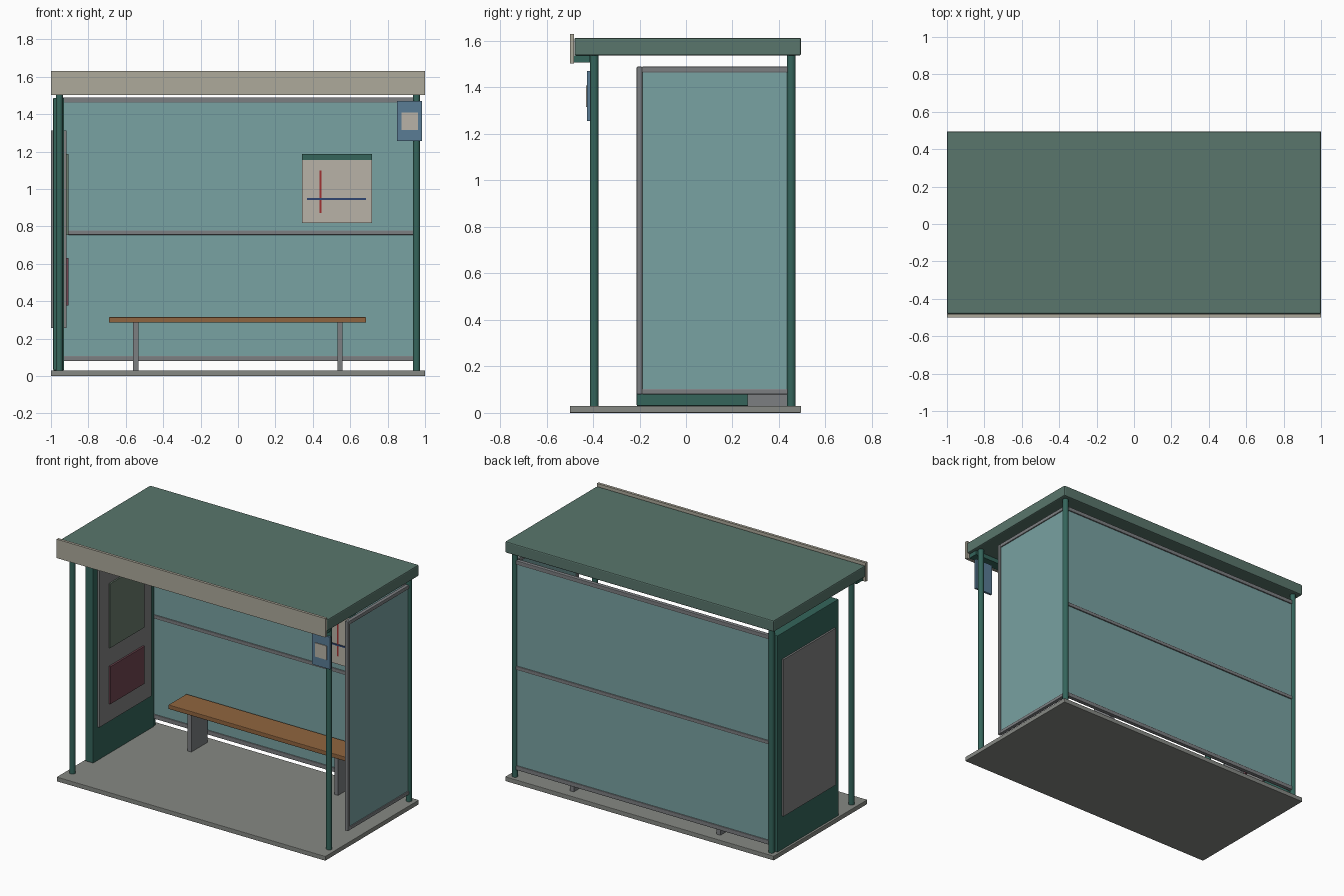
import bpy
import math

if "Cube" in bpy.data.objects:
    bpy.data.objects.remove(bpy.data.objects["Cube"])


def mat(name, r, g, b):
    m = bpy.data.materials.new(name)
    m.diffuse_color = (r, g, b, 1)
    m.use_nodes = True
    m.node_tree.nodes["Principled BSDF"].inputs["Base Color"].default_value = m.diffuse_color
    return m


GREEN = mat("green paint", 0.035, 0.13, 0.105)
ROOF = mat("roof green", 0.10, 0.18, 0.15)
GLASS = mat("glass", 0.19, 0.36, 0.36)
STEEL = mat("steel", 0.20, 0.21, 0.22)
SLAB = mat("concrete", 0.24, 0.25, 0.23)
CREAM = mat("cream", 0.42, 0.40, 0.33)
WOOD = mat("wood", 0.28, 0.13, 0.05)
BLUE = mat("sign blue", 0.10, 0.20, 0.30)
NAVY = mat("line blue", 0.03, 0.06, 0.16)
RED = mat("line red", 0.35, 0.03, 0.03)
PAPER = mat("paper", 0.48, 0.45, 0.39)
GREY = mat("panel grey", 0.22, 0.22, 0.22)
SAGE = mat("poster green", 0.14, 0.20, 0.15)
PLUM = mat("poster plum", 0.16, 0.06, 0.08)


def box(name, x, y, z, material, bevel=0.0):
    """Box from (min, max) ranges on each axis."""
    bpy.ops.mesh.primitive_cube_add(size=1, location=[(a + b) / 2 for a, b in (x, y, z)])
    ob = bpy.context.object
    ob.name = name
    ob.scale = [b - a for a, b in (x, y, z)]
    bpy.ops.object.transform_apply(location=False, rotation=False, scale=True)
    ob.data.materials.append(material)
    if bevel:
        mod = ob.modifiers.new("soft edges", 'BEVEL')
        mod.width = bevel
        mod.segments = 2
    return ob


def post(name, x, y, top):
    bpy.ops.mesh.primitive_cylinder_add(vertices=20, radius=0.019, depth=top - 0.03,
                                        location=(x, y, (top + 0.03) / 2))
    ob = bpy.context.object
    ob.name = name
    ob.data.materials.append(GREEN)
    bpy.ops.object.shade_smooth_by_angle(angle=math.radians(40))


# Ground slab, roof, front fascia and header beam
box("base_slab", (-1, 1), (-0.5, 0.495), (0, 0.03), SLAB, 0.003)
box("roof", (-1, 1), (-0.48, 0.495), (1.537, 1.613), ROOF, 0.007)
box("roof_fascia", (-1, 1), (-0.5, -0.482), (1.503, 1.63), CREAM)
box("header_beam", (-0.98, 0.98), (-0.484, -0.414), (1.507, 1.538), GREEN)

# Four round posts
for side, sx in (("left", -1), ("right", 1)):
    post(side + "_front_post", sx * 0.955, -0.395, 1.54)
    post(side + "_back_post", sx * 0.955, 0.453, 1.54)

# Back wall glazing and rails
box("back_glass", (-0.94, 0.94), (0.447, 0.459), (0.09, 1.48), GLASS)
for label, z in (("bottom", (0.08, 0.108)), ("middle", (0.754, 0.778)), ("top", (1.462, 1.489))):
    box("back_%s_rail" % label, (-0.94, 0.94), (0.439, 0.467), z, STEEL, 0.004)

# Right end glazing and frame
box("side_glass", (0.949, 0.961), (-0.2, 0.44), (0.09, 1.48), GLASS)
for label, z in (("bottom", (0.08, 0.103)), ("top", (1.464, 1.489))):
    box("side_%s_rail" % label, (0.942, 0.968), (-0.19, 0.438), z, STEEL, 0.004)
box("side_frame_upright", (0.942, 0.968), (-0.212, -0.188), (0.08, 1.489), STEEL, 0.004)

# Left display cabinet with panels on both faces and two posters inside
box("display_cabinet", (-0.988, -0.93), (-0.212, 0.436), (0.03, 1.487), GREEN, 0.004)
box("outer_display_panel", (-1.0, -0.985), (-0.165, 0.39), (0.257, 1.312), GREY)
box("inner_display_panel", (-0.935, -0.917), (-0.165, 0.39), (0.257, 1.312), GREY)
box("upper_poster", (-0.92, -0.907), (-0.063, 0.3), (0.755, 1.187), SAGE)
box("lower_poster", (-0.92, -0.905), (-0.063, 0.3), (0.378, 0.63), PLUM)

# Bench
box("bench_seat", (-0.69, 0.685), (0.245, 0.437), (0.285, 0.314), WOOD, 0.004)
for label, x in (("left", -0.547), ("right", 0.545)):
    box("bench_%s_leg" % label, (x - 0.014, x + 0.014), (0.265, 0.435), (0.03, 0.287), STEEL)

# Route map on the back wall
box("map_board", (0.342, 0.717), (0.433, 0.448), (0.817, 1.185), PAPER)
box("map_header", (0.342, 0.717), (0.427, 0.442), (1.155, 1.188), GREEN)
box("map_red_line", (0.437, 0.446), (0.429, 0.435), (0.872, 1.098), RED)
box("map_blue_line", (0.37, 0.684), (0.428, 0.435), (0.942, 0.952), NAVY)

# Stop sign on the right front post
box("stop_sign", (0.85, 0.983), (-0.426, -0.411), (1.255, 1.471), BLUE)
box("stop_sign_plate", (0.875, 0.962), (-0.431, -0.424), (1.315, 1.408), PAPER)
